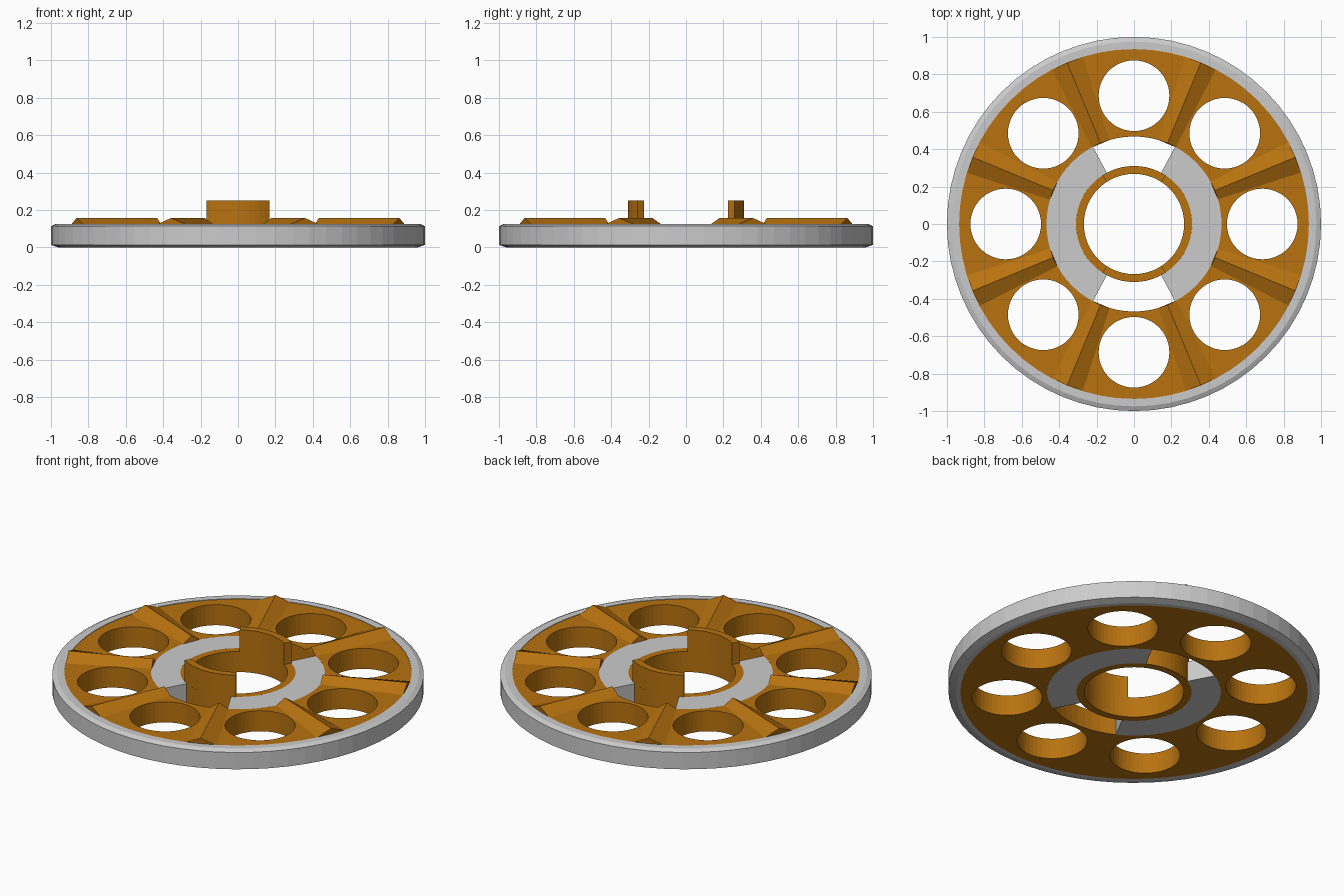
import bpy, bmesh
from math import cos, sin, radians, pi

if "Cube" in bpy.data.objects:
    bpy.data.objects.remove(bpy.data.objects["Cube"])


def finish(name, bm, mat=None):
    bmesh.ops.recalc_face_normals(bm, faces=bm.faces)
    me = bpy.data.meshes.new(name)
    bm.to_mesh(me)
    bm.free()
    ob = bpy.data.objects.new(name, me)
    bpy.context.collection.objects.link(ob)
    if mat:
        me.materials.append(mat)
    return ob


def lathe(name, profile, mat=None, a0=0, a1=360, steps=64):
    """Sweep a closed (radius, z) profile around z between two angles."""
    bm = bmesh.new()
    full = a1 - a0 >= 360
    rings = []
    for i in range(steps if full else steps + 1):
        a = radians(a0 + (a1 - a0) * i / steps)
        rings.append([bm.verts.new((r * cos(a), r * sin(a), z)) for r, z in profile])
    n = len(profile)
    for i in range(steps):
        p, q = rings[i], rings[(i + 1) % len(rings)]
        for j in range(n):
            k = (j + 1) % n
            bm.faces.new((p[j], p[k], q[k], q[j]))
    if not full:
        bm.faces.new(rings[0])
        bm.faces.new(rings[-1])
    return finish(name, bm, mat)


def box_profile(r0, r1, z0, z1):
    return [(r0, z0), (r1, z0), (r1, z1), (r0, z1)]


orange = bpy.data.materials.new("orange")
orange.diffuse_color = (0.48, 0.17, 0.005, 1)
orange.use_nodes = True
orange.node_tree.nodes["Principled BSDF"].inputs["Base Color"].default_value = orange.diffuse_color
TOP = 0.122

# Grey outer rim with chamfered edges
lathe("outer_rim", [(0.935, 0), (0.96, 0), (1, 0.013), (1, 0.113),
                    (0.975, 0.125), (0.935, 0.125)])

# Orange disc with eight round holes
plate = lathe("holed_plate", box_profile(0.468, 0.935, 0, TOP), orange)
bm = bmesh.new()
for k in range(8):
    a = k * pi / 4
    new = bmesh.ops.create_cone(bm, cap_ends=True, segments=48, radius1=0.189,
                                radius2=0.189, depth=0.5)["verts"]
    bmesh.ops.translate(bm, verts=new, vec=(0.686 * cos(a), 0.686 * sin(a), 0.06))
cutter = finish("hole_cutter", bm, orange)
cutter.hide_render = True
cutter.hide_viewport = True
mod = plate.modifiers.new("holes", "BOOLEAN")
mod.operation = "DIFFERENCE"
mod.solver = "EXACT"
mod.object = cutter

# Radial ridges between the holes
for k in range(8):
    a = pi / 8 + k * pi / 4
    bm = bmesh.new()
    ends = []
    for r, half in ((0.468, 0.055), (0.934, 0.092)):
        d = half / r
        ends.append([bm.verts.new((r * cos(a + s * d), r * sin(a + s * d), z))
                     for s, z in ((-1, TOP - 0.002), (0, 0.157), (1, TOP - 0.002))])
    p, q = ends
    bm.faces.new(p)
    bm.faces.new(q)
    for j in range(3):
        m = (j + 1) % 3
        bm.faces.new((p[j], p[m], q[m], q[j]))
    finish(f"ridge_{k + 1}", bm, orange)

# Grey bridges, inner collar and raised collar tabs
for side, mid in (("right", 0), ("left", 180)):
    lathe(f"bridge_{side}", box_profile(0.31, 0.468, 0, TOP), None, mid - 62, mid + 62, 24)
lathe("inner_collar", box_profile(0.268, 0.31, 0, TOP), orange)
for side, mid in (("back", 90), ("front", 270)):
    lathe(f"collar_tab_{side}", box_profile(0.268, 0.31, TOP, 0.25), orange,
          mid - 33, mid + 33, 12)
